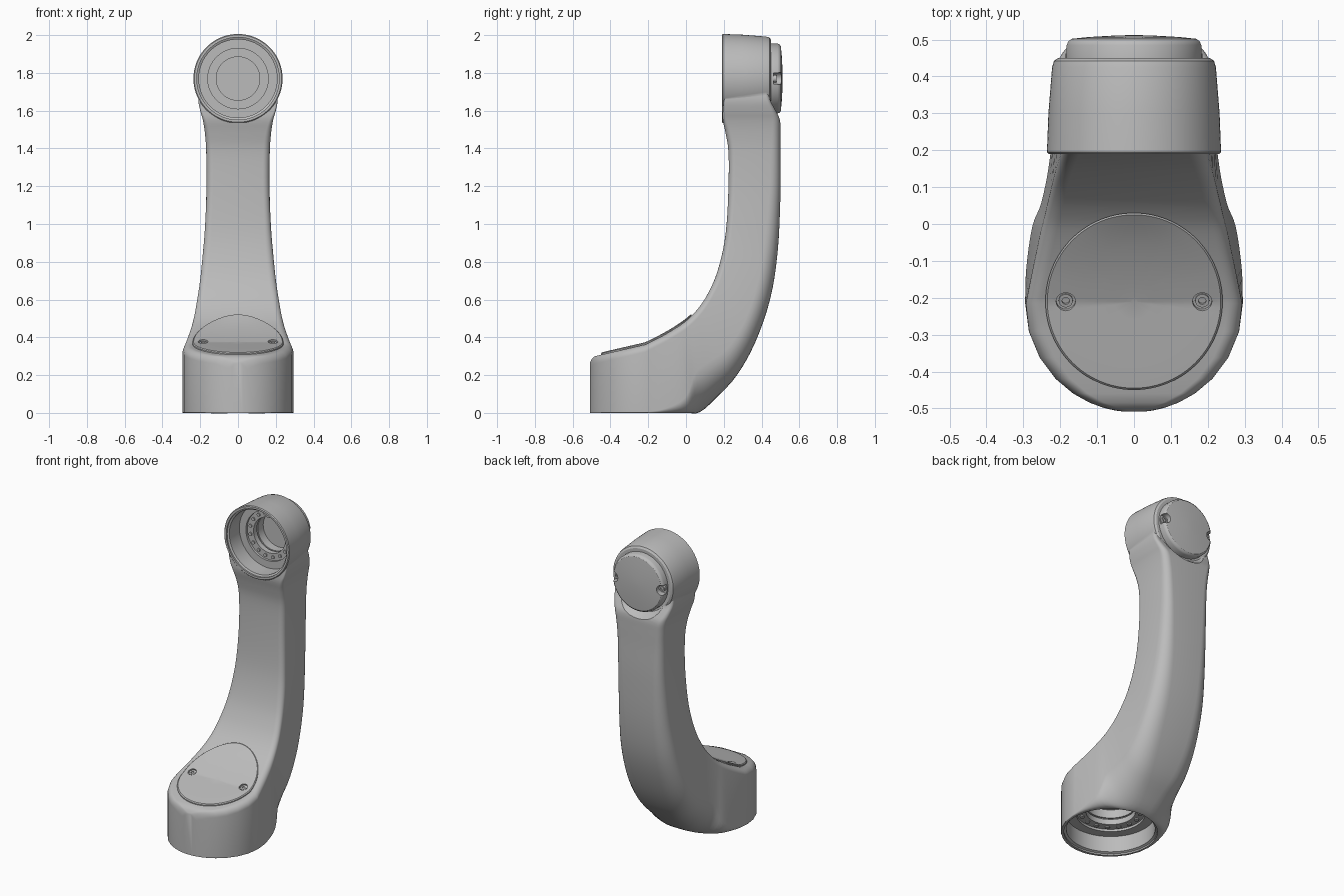
import bpy, bmesh
from math import sin, cos, pi, radians
from mathutils import Matrix, Vector

if "Cube" in bpy.data.objects:
    bpy.data.objects.remove(bpy.data.objects["Cube"], do_unlink=True)

grey = bpy.data.materials.new("light_grey")
grey.use_nodes = True
grey.diffuse_color = (0.5, 0.5, 0.5, 1)
grey.node_tree.nodes["Principled BSDF"].inputs["Base Color"].default_value = (0.5, 0.5, 0.5, 1)

BASE = Vector((0, -0.215, 0))
HEAD = Vector((0, 0, 1.77))
TO_BACK = Matrix.Rotation(-pi / 2, 4, 'X')      # turns local z into +y
BASE_R = 0.295


def finish(name, bm, matrix=Matrix()):
    bmesh.ops.transform(bm, matrix=matrix, verts=bm.verts)
    bmesh.ops.recalc_face_normals(bm, faces=bm.faces)
    me = bpy.data.meshes.new(name)
    bm.to_mesh(me)
    bm.free()
    me.materials.append(grey)
    ob = bpy.data.objects.new(name, me)
    bpy.context.collection.objects.link(ob)
    return ob


def skin(bm, rings):
    for a, b in zip(rings, rings[1:]):
        for i in range(len(a)):
            j = (i + 1) % len(a)
            bm.faces.new((a[i], a[j], b[j], b[i]))
    bm.faces.new(rings[0])
    bm.faces.new(rings[-1])


def lathe(name, profile, matrix, sides=96):
    """Solid of revolution about local z from (radius, height) points."""
    bm = bmesh.new()
    rings = [[bm.verts.new((r * cos(2 * pi * i / sides), r * sin(2 * pi * i / sides), h))
              for i in range(sides)] for r, h in profile]
    skin(bm, rings)
    return finish(name, bm, matrix)


def combine(target, tool, operation):
    mod = target.modifiers.new(operation, 'BOOLEAN')
    mod.operation, mod.object, mod.solver = operation, tool, 'EXACT'
    bpy.context.view_layer.objects.active = target
    bpy.ops.object.modifier_apply(modifier=mod.name)
    bpy.data.objects.remove(tool, do_unlink=True)


def smooth(ob, angle=32):
    bpy.ops.object.select_all(action='DESELECT')
    ob.select_set(True)
    bpy.context.view_layer.objects.active = ob
    bpy.ops.object.shade_smooth_by_angle(angle=radians(angle))


def catmull(a, b, c, d, t):
    return [0.5 * (2 * q + (r - p) * t + (2 * p - 5 * q + 4 * r - s) * t * t
                   + (3 * q - p - 3 * r + s) * t ** 3) for p, q, r, s in zip(a, b, c, d)]


# Arm stations: inner y, z; outer y, z; inner and outer half width; inner and outer corner radius
keys = [
    (-.215, .362, -.215, 0, .293, .295, .04, .005),
    (-.12, .41, -.12, 0, .272, .293, .04, .02),
    (-.03, .465, 0, 0, .252, .28, .04, .08),
    (.02, .505, .075, .005, .24, .262, .04, .21),
    (.07, .56, .17, .09, .228, .24, .04, .19),
    (.115, .63, .27, .2, .216, .226, .04, .15),
    (.16, .73, .365, .37, .2, .214, .04, .12),
    (.195, .86, .445, .6, .186, .198, .04, .1),
    (.215, 1.0, .485, .85, .174, .18, .035, .08),
    (.225, 1.2, .5, 1.15, .166, .168, .035, .06),
    (.225, 1.38, .5, 1.37, .168, .168, .035, .05),
    (.21, 1.48, .5, 1.48, .175, .175, .03, .045),
    (.195, 1.55, .497, 1.55, .186, .186, .02, .04),
    (.195, 1.6, .475, 1.6, .2, .2, .01, .03),
    (.2, 1.66, .445, 1.66, .21, .21, .01, .02),
    (.2, 1.74, .43, 1.74, .2, .2, .01, .02),
]
stations = []
for deg in (5, 10, 16, 24, 34, 46, 60, 75):     # round front of the base
    c, w = cos(radians(deg)), BASE_R * sin(radians(deg))
    y = BASE.y - BASE_R * c
    z = .362 - .068 * c - .03 * (max(0, c - .9) / .1) ** 2
    stations.append((y, z, y, 0, w, w, min(.04, w * .8), .004))
for k in range(len(keys) - 1):
    p = [keys[max(0, min(len(keys) - 1, k + o))] for o in (-1, 0, 1, 2)]
    stations += [catmull(*p, t / 4) for t in range(4)]
stations.append(keys[-1])


def section(bm, s):
    inner, outer = Vector((0, s[0], s[1])), Vector((0, s[2], s[3]))
    length = (outer - inner).length
    wi, wo, ri, ro = s[4:]
    half, n = [], 8
    for i in range(n + 1):
        a = pi / 2 * i / n
        half.append((ri * (1 - sin(a)), ri * (1 - cos(a))))
    for i in range(n + 1):
        a = pi / 2 * i / n
        half.append((ro * (1 - cos(a)), length - ro * (1 - sin(a))))
    pts = []
    for inset, v in half:
        t = v / length
        pts.append((wi + (wo - wi) * t - inset, inner.lerp(outer, t)))
    loop = [(x, q) for x, q in pts] + [(-x, q) for x, q in reversed(pts)]
    return [bm.verts.new((x, q.y, q.z)) for x, q in loop]


# Curved arm body
bm = bmesh.new()
skin(bm, [section(bm, s) for s in stations])
body = finish("arm_body", bm)

head_m = Matrix.Translation(HEAD) @ TO_BACK
base_m = Matrix.Translation(BASE)

# Recess around the rear cap, then the head drum
combine(body, lathe("cap_recess", [(.19, .446), (.2, .453), (.215, .475), (.25, .53)], head_m), 'DIFFERENCE')
combine(body, lathe("head_drum", [(.231, .19), (.236, .195), (.232, .3), (.222, .425),
                                  (.217, .442), (.205, .45)], head_m), 'UNION')


# Stepped joint sockets in the head and in the base
def socket(name, s, start, matrix):
    prof = [(.218, -.01), (.218, .01), (.207, .016), (.207, .12), (.16, .12), (.16, .135),
            (.115, .135), (.115, .17), (.123, .17), (.123, .18), (.115, .18), (.115, .235)]
    m = matrix @ Matrix.Translation((0, 0, start))
    combine(body, lathe(name + "_cutter", [(r * s, h) for r, h in prof], m), 'DIFFERENCE')
    bm = bmesh.new()
    for i in range(16):
        a = 2 * pi * (i + .5) / 16
        bmesh.ops.create_cone(bm, cap_ends=True, segments=12, radius1=.011 * s, radius2=.011 * s, depth=.012,
                              matrix=Matrix.Translation((.138 * s * cos(a), .138 * s * sin(a), .134)))
    smooth(finish(name + "_bolts", bm, m))


socket("head_socket", 1, .19, head_m)
socket("base_socket", 1.27, 0, base_m)
smooth(body)

# Rear cap with two screw notches
cap = lathe("rear_cap", [(.185, .435), (.185, .485), (.181, .495), (.172, .502), (.12, .507), (.05, .511),
                         (.01, .512)], head_m)
for side in (-1, 1):
    at = head_m @ Matrix.Translation((side * .172, 0, 0))
    combine(cap, lathe("notch", [(.032, .462), (.032, .53)], at, 32), 'DIFFERENCE')
    smooth(lathe("cap_screw", [(.02, .45), (.02, .478), (.011, .478), (.011, .47)],
                 head_m @ Matrix.Translation((side * .16, 0, 0)), 24))
smooth(cap)


# Cover plate that follows the curved top of the base
def top_height(y):
    for a, b in zip(stations, stations[1:]):
        if a[0] <= y <= b[0]:
            return a[1] + (b[1] - a[1]) * (y - a[0]) / (b[0] - a[0])
    return stations[0][1]


bm = bmesh.new()
sides = 96
rings = []
for r, lift in ((.24, -.02), (.24, .006), (.235, .011), (.2, .012), (.15, .012), (.1, .012), (.05, .012), (.01, .012)):
    ring = []
    for i in range(sides):
        x, y = r * cos(2 * pi * i / sides), BASE.y + .005 + r * sin(2 * pi * i / sides)
        ring.append(bm.verts.new((x, y, top_height(y) + lift)))
    rings.append(ring)
skin(bm, rings)
plate = finish("base_cover_plate", bm)
tilt = Matrix.Rotation(radians(22), 4, 'X')
for side in (-1, 1):
    spot = Matrix.Translation((side * .185, BASE.y + .005, top_height(BASE.y + .005) + .012)) @ tilt
    combine(plate, lathe("screw_hole", [(.026, -.014), (.026, .03)], spot, 32), 'DIFFERENCE')
    smooth(lathe("cover_screw", [(.019, -.02), (.019, -.004), (.01, -.004), (.01, -.012)], spot, 24))
smooth(plate)
